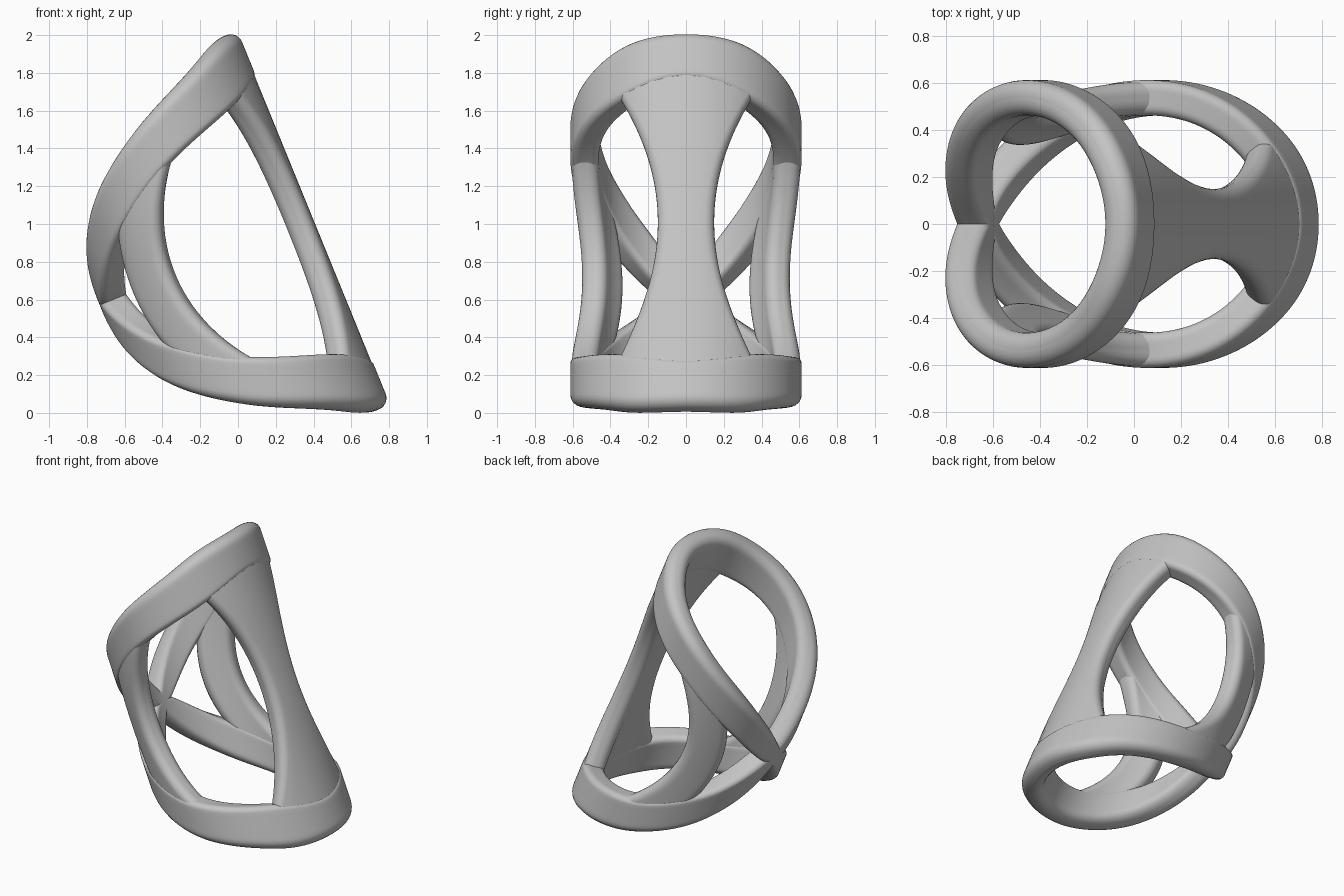
import bpy, bmesh
from math import sin, cos, pi, radians
from mathutils import Vector

if "Cube" in bpy.data.objects:
    bpy.data.objects.remove(bpy.data.objects["Cube"])

# Tilted tube on which every part lies
AXIS = Vector((-0.378, 0, 0.926))
SIDE = Vector((0.926, 0, 0.378))
CENTRE = SIDE * 0.15 + AXIS * 0.805
R_OUT, R_IN = 0.612, 0.462

grey = bpy.data.materials.new("plain_grey")
grey.use_nodes = True
grey.diffuse_color = (0.55, 0.55, 0.55, 1)
grey.node_tree.nodes["Principled BSDF"].inputs["Base Color"].default_value = grey.diffuse_color


def on_tube(angle, height, radius):
    return (CENTRE + SIDE * radius * cos(angle) + Vector((0, radius * sin(angle), 0))
            + AXIS * height)


def rounded_box(x0, x1, y0, y1, r_low, r_high, steps=6, fill=8):
    """Closed outline with own radii at low x and high x, sides subdivided."""
    arcs = []
    corners = ((x1, y1, r_high, -1, -1), (x0, y1, r_low, 1, -1),
               (x0, y0, r_low, 1, 1), (x1, y0, r_high, -1, 1))
    for k, (x, y, r, sx, sy) in enumerate(corners):
        turns = [(k + i / steps) * pi / 2 for i in range(steps + 1)]
        arcs.append([Vector((x + sx * r + r * cos(a), y + sy * r + r * sin(a))) for a in turns])
    pts = []
    for arc, following in zip(arcs, arcs[1:] + arcs[:1]):
        pts += arc
        pts += [arc[-1].lerp(following[0], i / fill) for i in range(1, fill)]
    return pts


def smooth_lookup(table, x):
    """Smooth curve through (x, y) pairs."""
    def slope(i):
        a, b = table[max(i - 1, 0)], table[min(i + 1, len(table) - 1)]
        return (b[1] - a[1]) / (b[0] - a[0])
    i = 0
    while i < len(table) - 2 and x > table[i + 1][0]:
        i += 1
    (xa, ya), (xb, yb) = table[i], table[i + 1]
    d = xb - xa
    t = (x - xa) / d
    ma = 0 if i == 0 else slope(i) * d
    mb = slope(i + 1) * d
    return ((2*t**3 - 3*t**2 + 1) * ya + (t**3 - 2*t**2 + t) * ma
            + (3*t**2 - 2*t**3) * yb + (t**3 - t**2) * mb)


def loft(name, sections, closed):
    bm = bmesh.new()
    rings = [[bm.verts.new(p) for p in s] for s in sections]
    n = len(rings[0])
    pairs = list(zip(rings, rings[1:]))
    if closed:
        pairs.append((rings[-1], rings[0]))
    else:
        bm.faces.new(rings[0])
        bm.faces.new(rings[-1])
    for a, b in pairs:
        for j in range(n):
            k = (j + 1) % n
            bm.faces.new((a[j], a[k], b[k], b[j]))
    bmesh.ops.recalc_face_normals(bm, faces=bm.faces)
    mesh = bpy.data.meshes.new(name)
    bm.to_mesh(mesh)
    bm.free()
    mesh.materials.append(grey)
    obj = bpy.data.objects.new(name, mesh)
    bpy.context.collection.objects.link(obj)
    bpy.ops.object.select_all(action='DESELECT')
    obj.select_set(True)
    bpy.context.view_layer.objects.active = obj
    bpy.ops.object.shade_smooth_by_angle(angle=radians(40))


# Edge heights of a rim band by angle from the tall side to the pinch
OPEN_EDGE = [(0, 1.07), (30, 1.048), (58, 0.96), (90, 0.83), (114, 0.695),
             (135, 0.55), (153, 0.395), (166, 0.265), (180, 0.105)]
INNER_EDGE = [(0, 0.8), (37, 0.72), (90, 0.545), (132, 0.28), (168, 0), (180, -0.05)]


def rim_band(name, sign):
    sections = []
    count = 180
    for i in range(count):
        deg = -180 + 360 * i / count
        lo = smooth_lookup(INNER_EDGE, abs(deg))
        hi = smooth_lookup(OPEN_EDGE, abs(deg))
        outline = rounded_box(lo, hi, R_IN, R_OUT, 0.04, 0.065)
        sections.append([on_tube(radians(deg), sign * h, r) for h, r in outline])
    loft(name, sections, True)


def strut(name, reach, middle, half_width, corner):
    sections = []
    count = 48
    mid_r = (R_IN + R_OUT) / 2
    for i in range(count + 1):
        h = reach * (2 * i / count - 1)
        c, w = radians(middle(h)), radians(half_width(h)) * mid_r
        outline = rounded_box(-w, w, R_IN + 0.004, R_OUT - 0.006, corner, corner)
        sections.append([on_tube(c + s / mid_r, h, r) for s, r in outline])
    loft(name, sections, False)


# Upper and lower rims, crossing at the pinch
rim_band("upper_rim", 1)
rim_band("lower_rim", -1)

# Hourglass strut on the tall side
strut("hourglass_strut", 0.86, lambda h: 0, lambda h: 15.5 + 21 * (h / 0.72) ** 2, 0.055)

# Bowed struts on both flanks
for label, s in (("front", -1), ("back", 1)):
    strut(label + "_bowed_strut", 0.62, lambda h, s=s: s * (124 - 68 * h * h),
          lambda h: 13.5 + 6 * h * h, 0.055)
